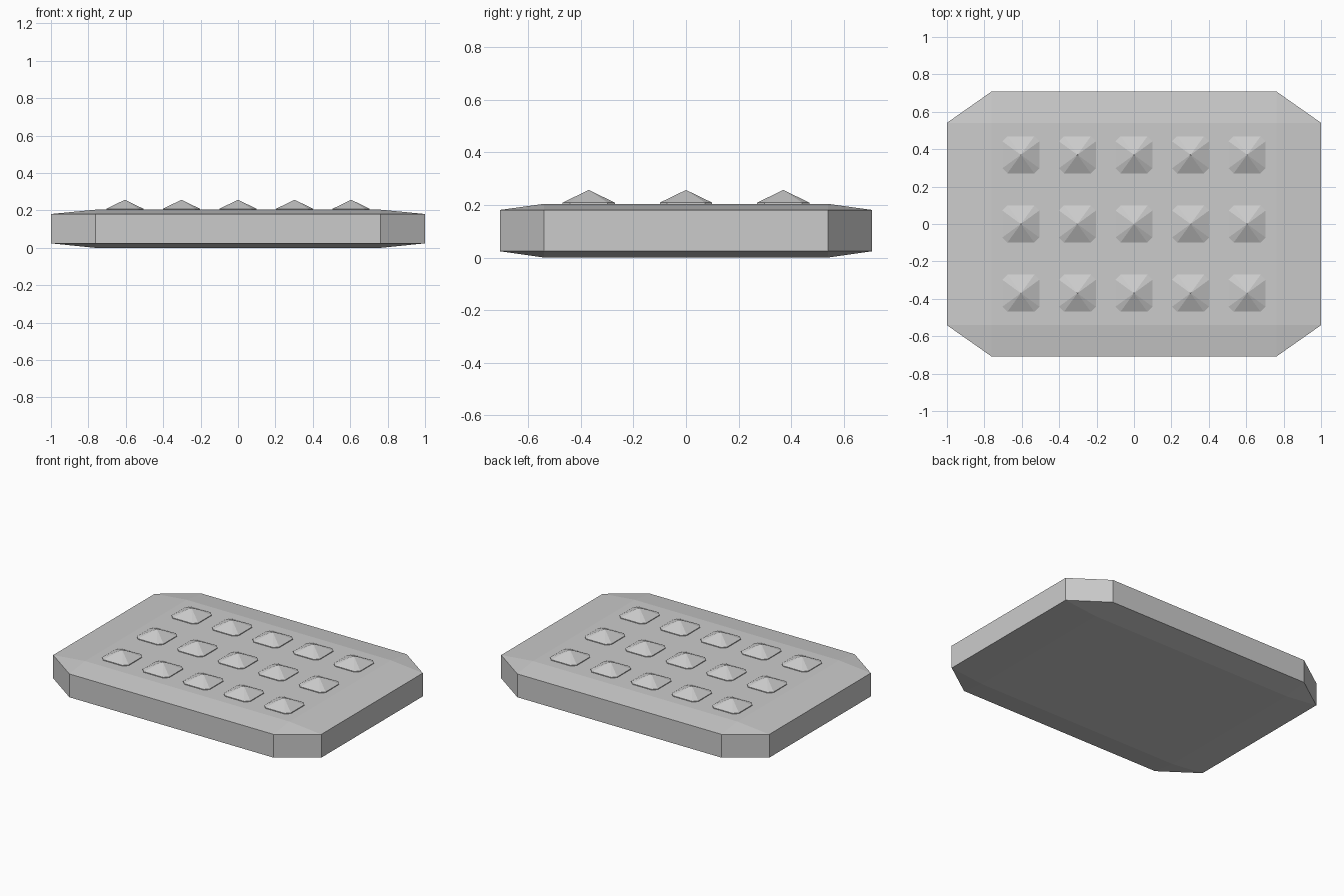
import bpy, bmesh, math
from itertools import product

if "Cube" in bpy.data.objects:
    bpy.data.objects.remove(bpy.data.objects["Cube"])


def hull_object(name, points, location=(0, 0, 0)):
    """Flat-faced convex part from a few key points."""
    bm = bmesh.new()
    for p in points:
        bm.verts.new(p)
    bmesh.ops.convex_hull(bm, input=bm.verts[:])
    bmesh.ops.dissolve_limit(bm, angle_limit=math.radians(0.5),
                             verts=bm.verts[:], edges=bm.edges[:])
    bmesh.ops.recalc_face_normals(bm, faces=bm.faces[:])
    mesh = bpy.data.meshes.new(name)
    bm.to_mesh(mesh)
    bm.free()
    obj = bpy.data.objects.new(name, mesh)
    obj.location = location
    bpy.context.collection.objects.link(obj)
    return obj


def octagon(hx, hy, ix, iy, z):
    """Rectangle with clipped corners at height z."""
    return [(sx * x, sy * y, z) for sx, sy in product((-1, 1), repeat=2)
            for x, y in ((hx, iy), (ix, hy))]


def rectangle(hx, hy, z):
    return [(sx * hx, sy * hy, z) for sx, sy in product((-1, 1), repeat=2)]


# Chamfered plate: clipped-corner walls, shallow slopes to flat top and bottom
hull_object("plate",
            rectangle(0.762, 0.541, 0.0)
            + octagon(1.0, 0.708, 0.762, 0.541, 0.024)
            + octagon(1.0, 0.708, 0.762, 0.541, 0.181)
            + rectangle(0.762, 0.541, 0.204))

# Grid of pyramid studs with a thin rim and clipped corners
for row, col in product((-1, 0, 1), (-2, -1, 0, 1, 2)):
    hull_object("stud",
                octagon(0.099, 0.099, 0.072, 0.072, 0.19)
                + octagon(0.099, 0.099, 0.072, 0.072, 0.209)
                + [(0, 0, 0.257)],
                (col * 0.3025, row * 0.37, 0))
